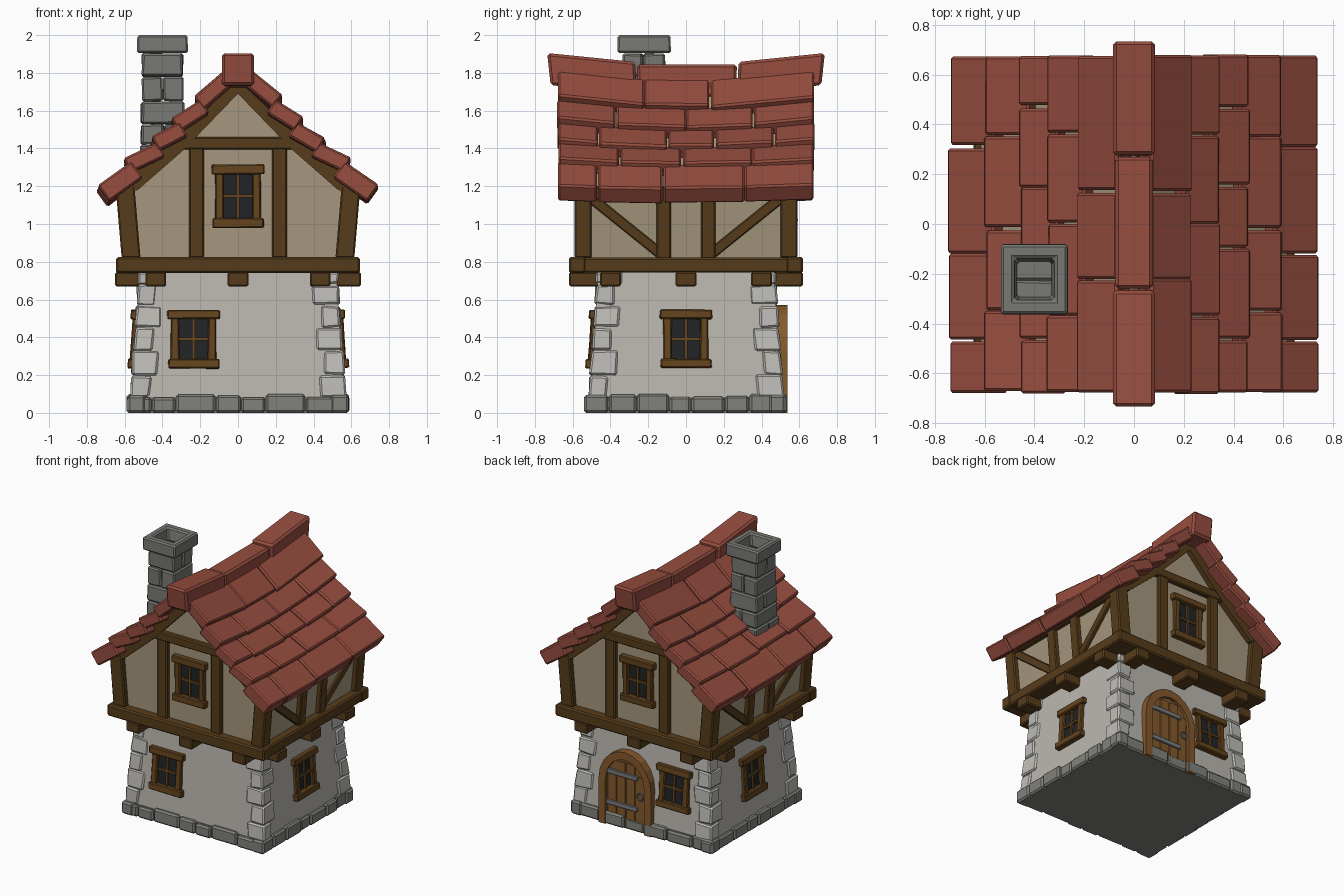
import bpy, bmesh, math, random
from mathutils import Matrix, Vector

if "Cube" in bpy.data.objects:
    bpy.data.objects.remove(bpy.data.objects["Cube"])

random.seed(4)
COL = dict(roof=(.31, .075, .05), timber=(.095, .046, .011), frame=(.13, .06, .013),
           plaster=(.38, .31, .21), wall=(.50, .48, .44), quoin=(.52, .51, .48),
           stone=(.22, .22, .20), chimney=(.19, .19, .175), glass=(.015, .017, .018),
           door=(.23, .10, .025), iron=(.2, .21, .22))
MATS = {}
for key, c in COL.items():
    MATS[key] = bpy.data.materials.new(key)
    MATS[key].diffuse_color = (*c, 1)


# a cell is a pair of matching rings; a part is many cells, bevelled, in one object
def part(name, mat, cells, bevel=.008, matrix=None):
    bm = bmesh.new()
    for r0, r1 in cells:
        a = [bm.verts.new(p) for p in r0]
        b = [bm.verts.new(p) for p in r1]
        n = len(a)
        bm.faces.new(a[::-1])
        bm.faces.new(b)
        for i in range(n):
            bm.faces.new((a[i], a[(i + 1) % n], b[(i + 1) % n], b[i]))
    bmesh.ops.recalc_face_normals(bm, faces=bm.faces)
    if bevel:
        bmesh.ops.bevel(bm, geom=bm.edges[:], offset=bevel, offset_type='OFFSET',
                        segments=1, affect='EDGES', clamp_overlap=True)
    if matrix:
        bm.transform(matrix)
    me = bpy.data.meshes.new(name)
    bm.to_mesh(me)
    bm.free()
    me.materials.append(MATS[mat])
    ob = bpy.data.objects.new(name, me)
    bpy.context.collection.objects.link(ob)
    return ob


def prism(pts, axis, lo, hi):
    put = {'x': lambda p, t: (t, *p), 'y': lambda p, t: (p[0], t, p[1]), 'z': lambda p, t: (*p, t)}[axis]
    return [put(p, lo) for p in pts], [put(p, hi) for p in pts]


def box(x0, x1, y0, y1, z0, z1):
    return prism([(x0, y0), (x1, y0), (x1, y1), (x0, y1)], 'z', z0, z1)


def bar(p, q, w):
    p, q = Vector(p), Vector(q)
    n = (q - p).orthogonal().normalized() * w / 2
    return [p + n, q + n, q - n, p - n]


def warp(cells, f):
    return [tuple([f(*p) for p in ring] for ring in c) for c in cells]


def both(cells, axis):
    s = (-1, 1) if axis == 'x' else (1, -1)
    return cells + warp(cells, lambda x, y, z: (x * s[0], y * s[1], z))


def jitter(cells, a):
    r = lambda: random.uniform(-a, a)
    return warp(cells, lambda x, y, z: (x + r(), y + r(), z + r()))


def flare(x, y, z):  # ground floor spreads towards its foot
    k = .07 * (.7 - z)
    return x + math.copysign(k, x), y + math.copysign(k, y), z


def lean(x, y, z):  # upper side walls lean outwards
    return x + math.copysign(.09 * (z - .83), x), y, z


# ground floor walls
part("ground_floor_wall", 'wall', warp([box(-.515, .515, -.46, .46, .03, .76)], flare), 0)

# foundation stones
part("foundation_core", 'stone', [box(-.56, .56, -.51, .51, 0, .085)], 0)
stones = []
for horizontal, half, depth in ((1, .59, .54), (0, .54, .59)):
    for s in (-1, 1):
        t, end = -half, half
        while t < end - .01:
            w = random.uniform(.11, .22)
            if end - t - w < .1:
                w = end - t
            top, out = random.uniform(.08, .103), depth - random.uniform(0, .015)
            a, b = sorted((s * out, s * (depth - .1)))
            stones.append(box(t, t + w - .004, a, b, 0, top) if horizontal else box(a, b, t, t + w - .004, 0, top))
            t += w
part("foundation_stones", 'stone', stones, .012)

# corner stones
zs = [.08, .2, .33, .45, .57, .68, .75]
quoins = []
for sx in (-1, 1):
    for sy in (-1, 1):
        for i in range(6):
            lx, ly = ((.14, .10), (.105, .14))[(i + (sx * sy > 0)) % 2]
            xs, ys = sorted((sx * .53, sx * (.53 - lx))), sorted((sy * .475, sy * (.475 - ly)))
            quoins += jitter([box(*xs, *ys, zs[i] + .002, zs[i + 1] - .002)], .006)
part("corner_stones", 'quoin', warp(quoins, flare), .01)

# upper floor plaster body and floor boards
part("upper_floor_plaster", 'plaster', [prism([(-.575, .78), (.575, .78), (.615, 1.2), (.3, 1.44), (0, 1.72),
                                               (-.3, 1.44), (-.615, 1.2)], 'y', -.55, .55)], 0)
part("upper_floor_boards", 'timber', [box(-.6, .6, -.58, .58, .742, .8)], 0)

# sill beams and the joist ends below them
part("sill_beams", 'timber', both([box(-.645, .645, -.62, -.53, .74, .825)], 'y')
     + both([box(.555, .64, -.615, .615, .742, .823)], 'x'), .01)
joists = []
for x in (-.435, 0, .435):
    joists += both([box(x - .055, x + .055, -.62, -.42, .67, .745)], 'y')
for y in (-.4, 0, .4):
    joists += both([box(.45, .65, y - .055, y + .055, .67, .745)], 'x')
part("joist_ends", 'timber', joists, .008)

# timber frame: corner posts, gable posts, collar, rafters
posts = warp(both(both([box(.515, .615, -.59, -.5, .82, 1.2)], 'x'), 'y'), lean)
part("corner_posts", 'timber', posts)
gable = both([box(.18, .26, -.58, -.53, .82, 1.42)], 'x') + [box(-.33, .33, -.585, -.53, 1.395, 1.46)]
part("gable_posts_and_collar", 'timber', both(gable, 'y'))
rafter = [prism([(.65, 1.15), (.665, 1.2), (.32, 1.46), (.29, 1.39), (.53, 1.18)], 'y', -.588, -.53),
          prism([(.32, 1.46), (0, 1.765), (0, 1.69), (.29, 1.39)], 'y', -.588, -.53)]
part("gable_rafters", 'timber', both(both(rafter, 'x'), 'y'), 0)

# side wall framing
side = both([prism(bar((-.118, .81), (-.118, 1.2), .075), 'x', .55, .61),
             prism(bar((-.53, 1.16), (-.12, .83), .055), 'x', .55, .6)], 'y')
side.append(box(.55, .612, -.55, .55, 1.13, 1.2))
part("side_wall_timbers", 'timber', warp(both(side, 'x'), lean), .006)


# windows: local outward direction is -y, wall surface at y = 0
def window(name, loc, turn, h, tilt=0):
    m = Matrix.Translation(loc) @ Matrix.Rotation(math.radians(turn), 4, 'Z') @ Matrix.Rotation(tilt, 4, 'X')
    t = h / 2
    cells = both([box(.076, .12, -.028, .02, -t + .03, t - .03)], 'x')
    cells += [box(-.14, .14, -.04, .02, t - .05, t), box(-.135, .135, -.04, .02, -t, -t + .05)]
    part(name + "_frame", 'frame', jitter(cells, .003), .006, m)
    part(name + "_bars", 'frame', [box(-.008, .008, -.018, .01, -t + .04, t - .04),
                                   box(-.08, .08, -.018, .01, -.008, .008)], 0, m)
    part(name + "_glass", 'glass', [box(-.08, .08, -.006, .01, -t + .04, t - .04)], 0, m)


window("front_window", (-.235, -.482, .39), 0, .31, -.07)
window("back_window", (-.25, .482, .39), 180, .31, -.07)
window("right_window", (.537, 0, .39), 90, .31, -.07)
window("left_window", (-.537, 0, .39), -90, .31, -.07)
window("front_gable_window", (0, -.55, 1.147), 0, .335)
window("back_gable_window", (0, .55, 1.147), 180, .335)


# arched back door
def arch(w, top):
    pts = [(w, 0), (w, .18)] + [(w * math.cos(a), .33 + (top - .33) * math.sin(a))
                                for a in (i * math.pi / 10 for i in range(11))]
    return [(x + .128, z) for x, z in pts + [(-w, .18), (-w, 0)]]


outer, inner = arch(.215, .572), arch(.16, .515)
part("door_frame", 'door', [prism([outer[i], outer[i + 1], inner[i + 1], inner[i]], 'y', .45, .537)
                            for i in range(len(outer) - 1)], 0)
part("door_panel", 'door', [prism(inner, 'y', .45, .515)], 0)
part("door_planks", 'door', [box(x, x + .074, .5, .522, .02, z) for x, z in
                             ((-.024, .41), (.053, .49), (.13, .49), (.207, .41))], .004)
part("door_straps", 'iron', [box(.03, .285, .51, .532, z, z + .035) for z in (.15, .38)], .004)
bpy.ops.mesh.primitive_torus_add(location=(.005, .53, .27), rotation=(math.pi / 2, 0, 0), major_radius=.024,
                                 minor_radius=.006, major_segments=12, minor_segments=6)
bpy.context.object.name = "door_ring"
bpy.context.object.data.materials.append(MATS['iron'])

# roof tiles: five overlapping courses a side, sagging towards the middle
lip = [(.748, 1.2), (.605, 1.345), (.468, 1.455), (.352, 1.56), (.24, 1.675), (.07, 1.86)]
breaks = [[-.47, -.12, .31], [-.35, -.02, .35], [-.46, -.1, .15, .47], [-.37, .0, .36], [-.22, .13]]
for sx, label in ((1, "right"), (-1, "left")):
    tiles = []
    for i in range(5):
        a = Vector(lip[i])
        b = Vector(lip[i + 1]) - Vector((0, .042))
        d = (b - a).normalized()
        n = Vector((-d.y, d.x)) if d.x > 0 else Vector((d.y, -d.x))
        n *= .105 if i == 0 else .085
        if n.y < 0:
            n = -n
        ys = [-.68] + breaks[i] + [.68]
        for y0, y1 in zip(ys, ys[1:]):
            slip, lift = random.uniform(-.012, .006), random.uniform(-.008, .006)
            lo = a - d * slip + Vector((0, lift))
            hi = b + d * (.05 if i < 4 else 0)
            ring = [lo, hi, hi - n, lo - n]
            rings = []
            for y in (y0 + .003, y1 - .003):
                sag = -(.015 + .01 * i) * (1 - (y / .68) ** 2)
                yj = y + random.uniform(-.006, .006)
                rings.append([(sx * p.x, yj, p.y + sag) for p in ring])
            tiles.append(tuple(rings))
    part("roof_tiles_" + label, 'roof', tiles, .01)

# ridge caps
caps = []
for y0, y1, t0, t1, w in ((-.735, -.268, 1.905, 1.858, .085), (-.26, .27, 1.845, 1.845, .077),
                          (.278, .735, 1.858, 1.905, .085)):
    caps.append(tuple([(-w, y, t), (w, y, t), (w, y * .975, t - .17), (-w, y * .975, t - .17)]
                      for y, t in ((y0, t0), (y1, t1))))
part("ridge_caps", 'roof', caps, .014)

# chimney shaft of paired blocks, with a hollow cap
cx, cy = -.4, -.222
shaft = []
levels = [1.28, 1.42, 1.53, 1.65, 1.78, 1.905]
for i in range(5):
    hx, hy = .108 + .004 * (4 - i) / 2, .113 + .012 * (4 - i) / 2
    z0, z1, s = levels[i], levels[i + 1] - .003, random.uniform(-.03, .03)
    if i % 2:
        pair = [box(-hx, s, -hy, hy, z0, z1), box(s + .003, hx, -hy, hy, z0, z1)]
    else:
        pair = [box(-hx, hx, -hy, s, z0, z1), box(-hx, hx, s + .003, hy, z0, z1)]
    shaft += jitter(pair, .005)
part("chimney_shaft", 'chimney', shaft, .01, Matrix.Translation((cx, cy, 0)))


def square(hx, hy, z):
    return [(-hx, -hy, z), (hx, -hy, z), (hx, hy, z), (-hx, hy, z)]


loops = [square(.135, .142, 1.905), square(.133, .14, 2), square(.082, .085, 2), square(.068, .07, 1.905)]
cap = []
for i in range(4):
    j = (i + 1) % 4
    cap.append(([q[i] for q in loops], [q[j] for q in loops]))
rim = part("chimney_cap", 'chimney', cap, 0, Matrix.Translation((cx, cy, 0)))
bm = bmesh.new()
bm.from_mesh(rim.data)
bmesh.ops.remove_doubles(bm, verts=bm.verts, dist=.0005)
bmesh.ops.delete(bm, geom=[f for f in bm.faces if all(len(e.link_faces) > 2 for e in f.edges)], context='FACES_ONLY')
bmesh.ops.bevel(bm, geom=[e for e in bm.edges if e.is_manifold and e.calc_face_angle(0) > .5], offset=.01,
                offset_type='OFFSET', segments=1, affect='EDGES', clamp_overlap=True)
bm.to_mesh(rim.data)
bm.free()

for m in bpy.data.materials:
    if m.users and not m.is_grease_pencil:
        m.use_nodes = True
        m.node_tree.nodes["Principled BSDF"].inputs["Base Color"].default_value = m.diffuse_color
